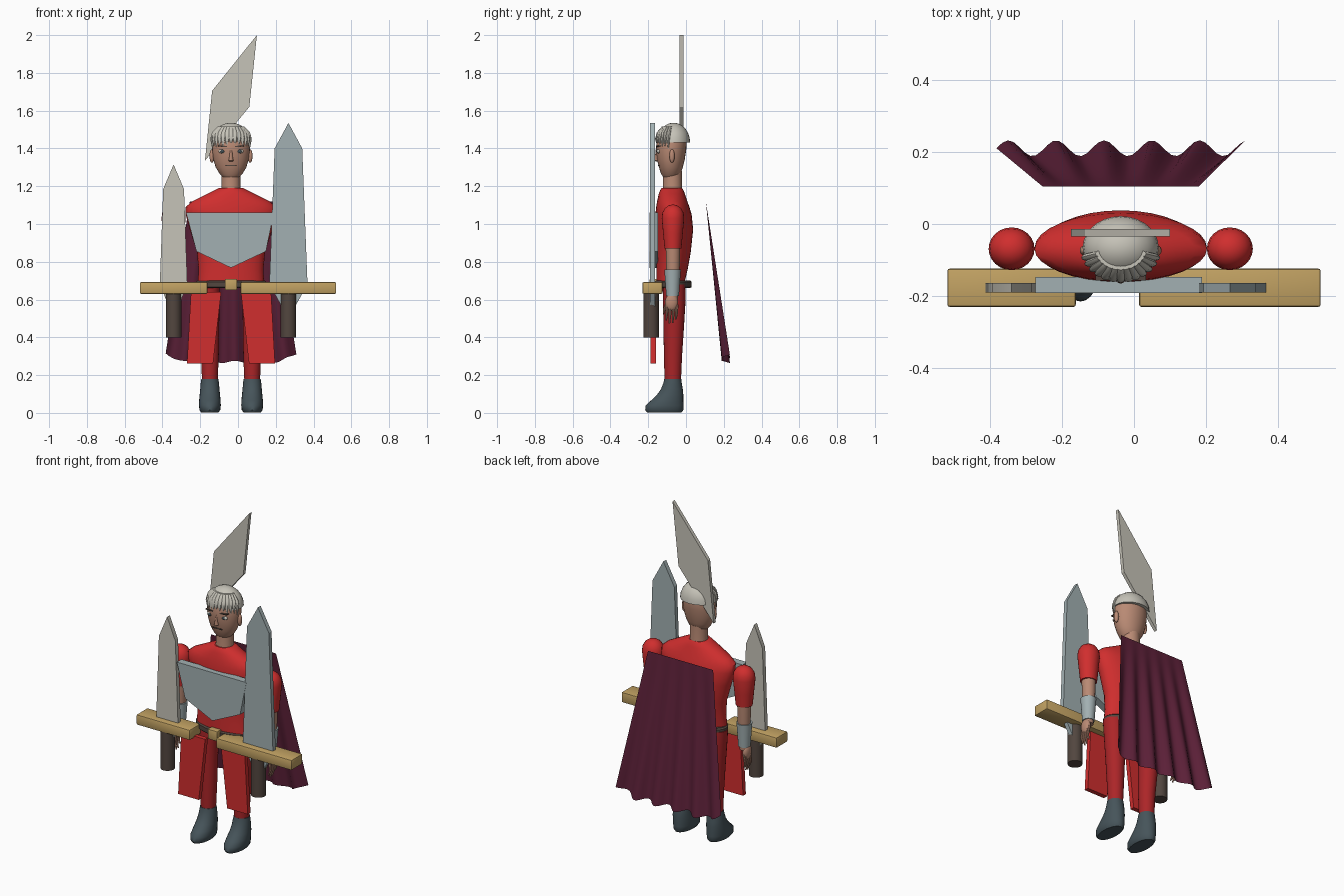
import bpy, bmesh, math, random
from mathutils import Vector

if "Cube" in bpy.data.objects:
    bpy.data.objects.remove(bpy.data.objects["Cube"])

random.seed(4)
CX = -0.037  # centre line of the figure


def make_mat(name, hexcol):
    rgb = [int(hexcol[i:i + 2], 16) / 255 for i in (0, 2, 4)]
    lin = [c / 12.92 if c < 0.04045 else ((c + 0.055) / 1.055) ** 2.4 for c in rgb]
    m = bpy.data.materials.new(name)
    m.diffuse_color = (*lin, 1)
    m.use_nodes = True
    m.node_tree.nodes["Principled BSDF"].inputs["Base Color"].default_value = m.diffuse_color
    return m


RED = make_mat("red cloth", "D02E2E")
DARK_RED = make_mat("dark red cloth", "AC2528")
SKIN = make_mat("skin", "B98A74")
PALE = make_mat("pale grey", "C6C3B8")
STEEL = make_mat("blue steel", "A2B0B2")
SLATE = make_mat("slate leather", "46545A")
CAPE = make_mat("wine cloth", "5C2038")
WOOD = make_mat("wood", "C2A263")
BROWN = make_mat("brown leather", "52463F")


def finish(bm, name, mat, angle=40):
    bmesh.ops.recalc_face_normals(bm, faces=bm.faces)
    me = bpy.data.meshes.new(name)
    bm.to_mesh(me)
    bm.free()
    me.materials.append(mat)
    me.shade_smooth()
    me.set_sharp_from_angle(angle=math.radians(angle))
    ob = bpy.data.objects.new(name, me)
    bpy.context.collection.objects.link(ob)
    return ob


def loft(name, rings, mat, n=24):
    """Skin stacked ellipses given as (x, y, z, rx, ry)."""
    bm = bmesh.new()
    loops = []
    for x, y, z, rx, ry in rings:
        loops.append([bm.verts.new((x + rx * math.cos(2 * math.pi * i / n),
                                    y + ry * math.sin(2 * math.pi * i / n), z)) for i in range(n)])
    for a, b in zip(loops, loops[1:]):
        for i in range(n):
            j = (i + 1) % n
            bm.faces.new((a[i], a[j], b[j], b[i]))
    bm.faces.new(loops[0])
    bm.faces.new(loops[-1])
    return finish(bm, name, mat)


def plate(name, pts, y0, y1, mat, bevel=0):
    """Extrude an x-z outline from y0 to y1."""
    bm = bmesh.new()
    f = bm.faces.new([bm.verts.new((x, y0, z)) for x, z in pts])
    ext = bmesh.ops.extrude_face_region(bm, geom=[f])
    for v in ext["geom"]:
        if isinstance(v, bmesh.types.BMVert):
            v.co.y = y1
    if bevel:
        bmesh.ops.bevel(bm, geom=bm.edges[:], offset=bevel, segments=2, profile=0.5, affect='EDGES')
    return finish(bm, name, mat, 25)


def box(name, x0, x1, z0, z1, y0, y1, mat, bevel=0):
    return plate(name, [(x0, z0), (x1, z0), (x1, z1), (x0, z1)], y0, y1, mat, bevel)


def ball(name, loc, size, mat):
    bm = bmesh.new()
    bmesh.ops.create_uvsphere(bm, u_segments=20, v_segments=12, radius=1)
    for v in bm.verts:
        v.co = Vector([c * s + p for c, s, p in zip(v.co, size, loc)])
    return finish(bm, name, mat, 60)


# Torso, belt and buckle
loft("torso", [(CX, y, z, rx, ry) for z, y, rx, ry in [
    (0.69, -0.082, 0.175, 0.074), (0.76, -0.074, 0.172, 0.083), (0.85, -0.067, 0.18, 0.092),
    (0.97, -0.062, 0.218, 0.1), (1.05, -0.066, 0.24, 0.096), (1.09, -0.07, 0.24, 0.088),
    (1.12, -0.073, 0.205, 0.08), (1.16, -0.075, 0.125, 0.069), (1.18, -0.075, 0.085, 0.061),
    (1.19, -0.075, 0.066, 0.054)]], RED, 32)
loft("belt", [(CX, -0.068, z, 0.185 - d, 0.098 - d) for z, d in
              [(0.66, 0.008), (0.667, 0), (0.694, 0), (0.701, 0.008)]], BROWN, 32)
box("buckle", -0.07, -0.005, 0.65, 0.71, -0.192, -0.15, WOOD, 0.004)

# Neck and head
loft("neck", [(CX, -0.072, z, r, r) for z, r in [(1.17, 0.053), (1.2, 0.05), (1.28, 0.05)]], SKIN)
loft("head", [(CX, y, z, rx, ry) for z, y, rx, ry in [
    (1.25, -0.082, 0.046, 0.04), (1.265, -0.08, 0.06, 0.052), (1.3, -0.08, 0.081, 0.063),
    (1.34, -0.08, 0.093, 0.073), (1.39, -0.079, 0.1, 0.08), (1.44, -0.076, 0.099, 0.08),
    (1.49, -0.073, 0.08, 0.065), (1.515, -0.07, 0.04, 0.035)]], SKIN, 28)
loft("nose", [(CX, -0.146, 1.33, 0.008, 0.01), (CX, -0.15, 1.335, 0.014, 0.016),
              (CX, -0.152, 1.35, 0.01, 0.013), (CX, -0.152, 1.395, 0.006, 0.008)], SKIN, 12)
box("mouth", CX - 0.03, CX + 0.03, 1.307, 1.313, -0.149, -0.13, BROWN)
for s, side in ((-1, "left"), (1, "right")):
    ball(side + "_ear", (CX + s * 0.101, -0.074, 1.36), (0.013, 0.014, 0.036), SKIN)
    ball(side + "_eye", (CX + s * 0.047, -0.144, 1.385), (0.02, 0.011, 0.011), PALE)
    ball(side + "_iris", (CX + s * 0.046, -0.153, 1.385), (0.009, 0.005, 0.009), SLATE)
    xs = [CX + s * v for v in (0.022, 0.07)]
    plate(side + "_brow", [(xs[0], 1.407), (xs[1], 1.41), (xs[1], 1.415), (xs[0], 1.414)],
          -0.157, -0.135, BROWN)

# Hair cap with hanging fringe strands
loft("hair_cap", [(CX, -0.066, 1.432 + 0.104 * math.sin(t), 0.106 * math.cos(t), 0.088 * math.cos(t))
                  for t in [math.radians(d) for d in (0, 15, 30, 45, 60, 73, 84)]], PALE, 28)
for i in range(13):
    a = math.radians(-72 + 12 * i)
    tip = 1.405 + random.random() * 0.025 - (0.012 if i in (0, 2, 10, 12) else 0)
    rings = []
    for z, k, r in ((1.515, 0.62, 0.012), (1.485, 0.9, 0.015), (1.45, 1.02, 0.013), (tip, 1.03, 0.002)):
        rings.append((CX + 0.1 * k * math.sin(a), -0.066 - 0.087 * k * math.cos(a), z, r, r * 0.7))
    loft("fringe_strand", rings, PALE, 8)

# Tall head blade
plate("head_blade", [(0.10, 2.0), (-0.137, 1.705), (-0.175, 1.335), (0.06, 1.62)], -0.035, -0.014, PALE)

for s, side in ((-1, "left"), (1, "right")):
    # Arms
    ax, ay = CX + s * 0.304, -0.069
    loft(side + "_sleeve", [(ax, ay, z, r, r * 0.93) for z, r in [
        (0.87, 0.048), (0.95, 0.056), (1.03, 0.064), (1.06, 0.06), (1.085, 0.045),
        (1.098, 0.025), (1.102, 0.008)]], RED)
    loft(side + "_forearm", [(ax, ay, z, r, r) for z, r in [(0.6, 0.026), (0.74, 0.035), (0.89, 0.039)]], SKIN)
    loft(side + "_bracer", [(ax, ay - 0.002, z, r, r) for z, r in
                            [(0.62, 0.034), (0.68, 0.038), (0.76, 0.044)]], STEEL)
    # Hands
    hx = ax + s * 0.014
    ball(side + "_palm", (hx, -0.077, 0.585), (0.02, 0.034, 0.046), SKIN)
    for k in range(4):
        fy = -0.102 + 0.017 * k
        low = (0.49, 0.472, 0.475, 0.495)[k]
        loft(side + "_finger", [(hx - s * 0.004, fy - 0.003, low, 0.004, 0.004),
                                (hx + s * 0.008, fy, 0.52, 0.008, 0.007),
                                (hx, fy + 0.003, 0.575, 0.009, 0.009)], SKIN, 8)
    loft(side + "_thumb", [(hx - s * 0.012, -0.118, 0.525, 0.005, 0.005),
                           (hx - s * 0.012, -0.115, 0.55, 0.009, 0.008),
                           (hx - s * 0.006, -0.095, 0.59, 0.01, 0.01)], SKIN, 8)
    # Legs
    lx = CX + s * 0.112
    loft(side + "_leg", [(lx + s * dx, y, z, rx, ry) for z, dx, y, rx, ry in [
        (0.16, 0, -0.07, 0.041, 0.043), (0.3, 0, -0.069, 0.047, 0.048),
        (0.45, 0.005, -0.065, 0.054, 0.054), (0.6, 0.01, -0.062, 0.062, 0.06),
        (0.68, 0.012, -0.064, 0.064, 0.06)]], DARK_RED)
    # Boots
    loft(side + "_boot", [(lx, y, z, rx, ry) for z, y, rx, ry in [
        (0.003, -0.115, 0.046, 0.092), (0.015, -0.115, 0.055, 0.101), (0.04, -0.113, 0.058, 0.1),
        (0.065, -0.1, 0.057, 0.086), (0.095, -0.084, 0.054, 0.07), (0.125, -0.075, 0.051, 0.058),
        (0.16, -0.071, 0.048, 0.048), (0.18, -0.07, 0.045, 0.045)]], SLATE)
    # Hanging thigh plates
    plate(side + "_thigh_plate", [(CX + s * x, z) for x, z in
                                  [(0.052, 0.64), (0.212, 0.64), (0.233, 0.262), (0.095, 0.262)]],
          -0.187, -0.16, RED)

# Breastplate
plate("breastplate", [(-0.275, 1.06), (-0.22, 0.855), (CX, 0.768), (0.148, 0.855), (0.19, 1.06)],
      -0.192, -0.148, STEEL)

# Two swords: blade, guard and grip
for side, x, wt, wb, tip, shoulder, mat in (("left", -0.341, 0.055, 0.073, 1.315, 1.185, PALE),
                                            ("right", 0.267, 0.073, 0.101, 1.535, 1.4, STEEL)):
    plate(side + "_blade", [(x, tip), (x + wt, shoulder), (x + wb, 0.68), (x, 0.5),
                            (x - wb, 0.68), (x - wt, shoulder)], -0.191, -0.165, mat)
    loft(side + "_grip", [(x, -0.185, 0.4, 0.041, 0.041), (x, -0.185, 0.65, 0.041, 0.041)], BROWN, 16)
box("left_guard", -0.52, -0.162, 0.63, 0.692, -0.231, -0.124, WOOD, 0.007)
box("right_guard", 0.014, 0.52, 0.63, 0.692, -0.231, -0.124, WOOD, 0.007)

# Flaring pleated cape
bm = bmesh.new()
COLS, ROWS = 44, 12
grid = []
for r in range(ROWS + 1):
    t = r / ROWS
    row = []
    for c in range(COLS + 1):
        u = c / COLS
        half = 0.218 + 0.128 * t
        wave = math.sin(u * 2 * math.pi * 5.2)
        drop = 0.85 - 0.045 * max(0, abs(2 * u - 1) - 0.75) / 0.25
        row.append(bm.verts.new((CX + (2 * u - 1) * half,
                                 0.105 + 0.106 * t + 0.022 * t * wave,
                                 1.12 - t * drop - 0.006 * t * wave)))
    grid.append(row)
for r in range(ROWS):
    for c in range(COLS):
        bm.faces.new((grid[r][c], grid[r][c + 1], grid[r + 1][c + 1], grid[r + 1][c]))
finish(bm, "cape", CAPE, 60)
